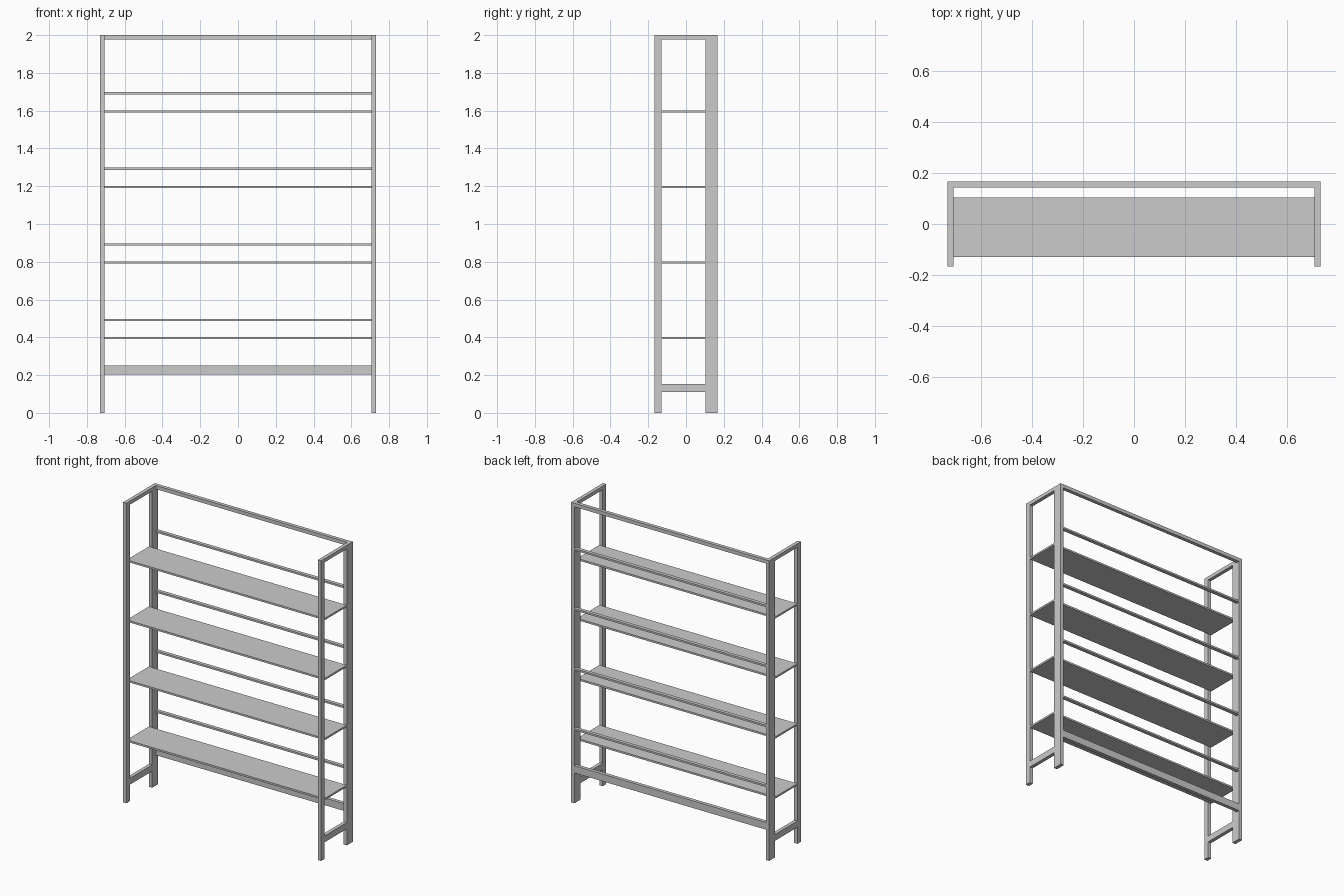
import bpy

if "Cube" in bpy.data.objects:
    bpy.data.objects.remove(bpy.data.objects["Cube"])

X, Y, H = 0.73, 0.167, 2.0      # half width, half depth, height
T = 0.024                       # bar thickness
YF, YB = -0.13, 0.103           # inner faces of front and back posts


def box(name, x, y, z):
    """Axis-aligned box from (min, max) ranges."""
    bpy.ops.mesh.primitive_cube_add(
        size=1, location=[(a + b) / 2 for a, b in (x, y, z)])
    ob = bpy.context.object
    ob.name = ob.data.name = name
    ob.scale = [b - a for a, b in (x, y, z)]
    bpy.ops.object.transform_apply(location=False, rotation=False, scale=True)
    return ob


# Side frames: posts joined by a top bar and a low stretcher
for side, s in (("left", -1), ("right", 1)):
    xr = sorted((s * (X - T), s * X))
    box(side + "_front_post", xr, (-Y, YF), (0, H))
    box(side + "_back_post", xr, (YB, Y), (0, H))
    box(side + "_top_bar", xr, (YF, YB), (H - T, H))
    box(side + "_stretcher", xr, (YF, YB), (0.11, 0.152))

# Back rails joining the side frames
inner = (-X + T, X - T)
back = (Y - T, Y)
box("top_back_rail", inner, back, (H - T, H))
box("bottom_back_rail", inner, back, (0.202, 0.25))

# Shelves held between the posts, each with a thin stop rail behind
for i in range(4):
    z = 0.4 * (i + 1)
    box(f"shelf_{i + 1}", (-X, X), (YF, YB), (z - 0.01, z + 0.002))
    box(f"stop_rail_{i + 1}", inner, back, (z + 0.086, z + 0.098))
